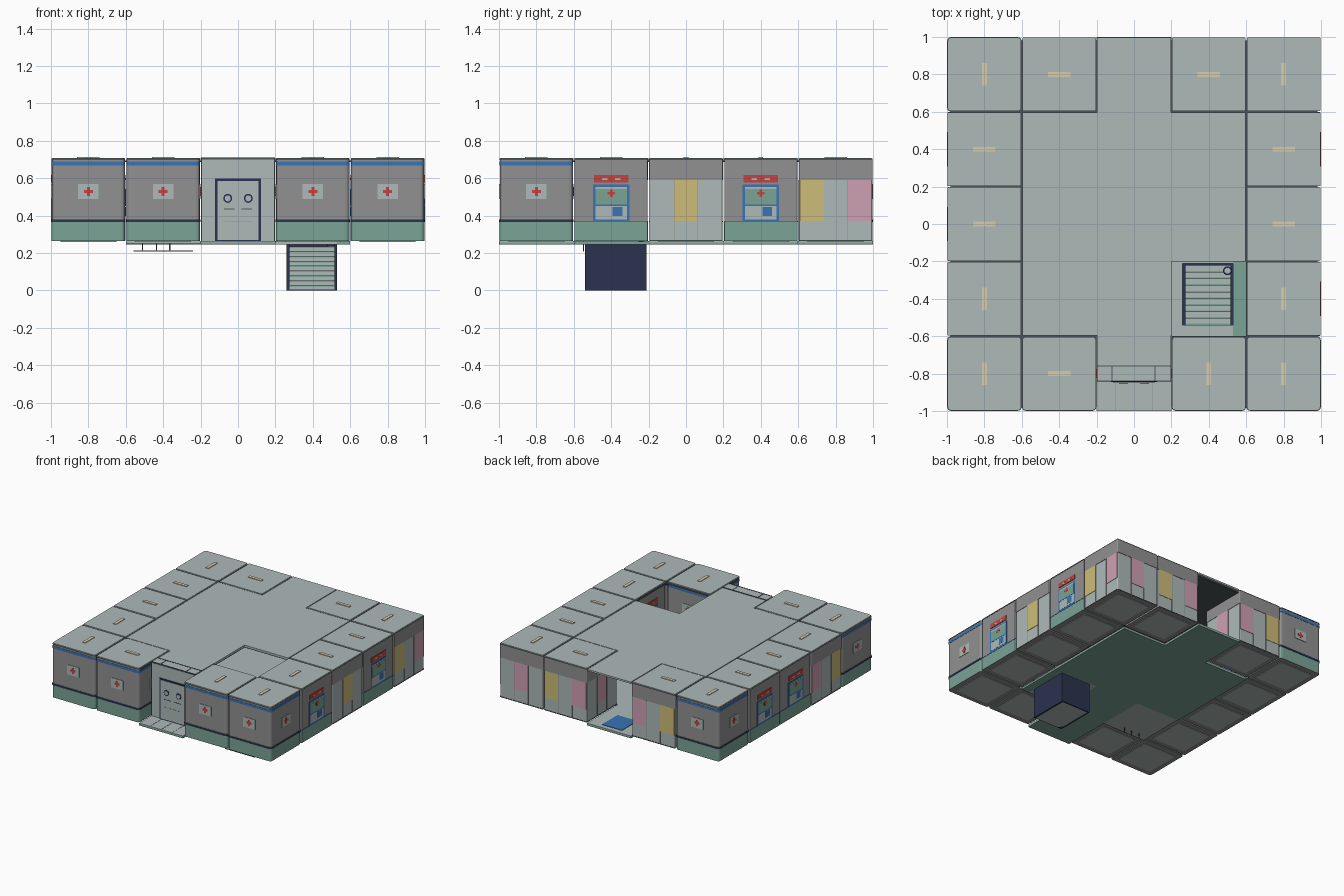
import bpy, bmesh, math

if "Cube" in bpy.data.objects:
    bpy.data.objects.remove(bpy.data.objects["Cube"])

# ---- ten flat colours (sRGB 0-255 converted to linear) ----
def lin(c):
    c /= 255
    return c / 12.92 if c <= 0.04045 else ((c + 0.055) / 1.055) ** 2.4

PALETTE = {"light_grey": (174, 186, 185), "wall_grey": (145, 145, 146), "green": (122, 163, 150),
           "navy": (42, 50, 78), "blue": (58, 116, 180), "red": (200, 66, 62),
           "yellow": (206, 188, 120), "pink": (206, 160, 178), "cream": (214, 204, 174),
           "dark_trim": (78, 86, 88)}
MATS = {}
for key, rgb in PALETTE.items():
    MATS[key] = bpy.data.materials.new(key)
    MATS[key].diffuse_color = (*[lin(c) for c in rgb], 1)
KEYS = list(PALETTE)


def finish(name, bm):
    """Turn a bmesh into an object that only keeps the colours it uses."""
    used = sorted({f.material_index for f in bm.faces})
    for f in bm.faces:
        f.material_index = used.index(f.material_index)
    bmesh.ops.recalc_face_normals(bm, faces=bm.faces)
    me = bpy.data.meshes.new(name)
    bm.to_mesh(me)
    bm.free()
    for i in used:
        me.materials.append(MATS[KEYS[i]])
    ob = bpy.data.objects.new(name, me)
    bpy.context.collection.objects.link(ob)
    return ob


def boxes(name, items):
    """One object from boxes (x0, x1, y0, y1, z0, z1, colour)."""
    bm = bmesh.new()
    for x0, x1, y0, y1, z0, z1, col in items:
        vs = bmesh.ops.create_cube(bm, size=1)["verts"]
        for v in vs:
            v.co = (x0 + (v.co.x + .5) * (x1 - x0), y0 + (v.co.y + .5) * (y1 - y0),
                    z0 + (v.co.z + .5) * (z1 - z0))
        for f in {f for v in vs for f in v.link_faces}:
            f.material_index = KEYS.index(col)
    return finish(name, bm)


def room(name, cx, cy, bands, radius):
    """Stack of rounded square rings; bands are (z0, z1, half width, colour)."""
    bm = bmesh.new()

    def ring(z, h):
        pts = []
        for k in range(4):
            for s in range(4):
                a = math.pi / 2 * (k + s / 3)
                c = math.pi / 2 * (k + .5)
                pts.append(bm.verts.new((
                    cx + math.copysign(h - radius, math.cos(c)) + radius * math.cos(a),
                    cy + math.copysign(h - radius, math.sin(c)) + radius * math.sin(a), z)))
        return pts

    prev = None
    for z0, z1, h, col in bands:
        lo, hi, m = ring(z0, h), ring(z1, h), KEYS.index(col)
        faces = []
        if prev is None:
            bm.faces.new(lo[::-1]).material_index = KEYS.index("wall_grey")
        else:
            faces += [(prev[i], prev[i - 1], lo[i - 1], lo[i]) for i in range(16)]
        faces += [(lo[i], lo[i - 1], hi[i - 1], hi[i]) for i in range(16)]
        for q in faces:
            bm.faces.new(q).material_index = m
        prev = hi
    bm.faces.new(prev).material_index = KEYS.index("light_grey")
    return finish(name, bm)


ROOF = [(.698, .704, .197, "dark_trim"), (.704, .709, .193, "light_grey")]
BANDS = {
    "medical": [(.264, .365, .196, "green"), (.365, .38, .199, "navy"), (.38, .667, .195, "wall_grey"),
                (.667, .688, .197, "blue"), (.688, .698, .195, "wall_grey")] + ROOF,
    "shop": [(.264, .365, .196, "green"), (.365, .371, .198, "blue"),
             (.371, .698, .195, "wall_grey")] + ROOF,
    "panel": [(.264, .59, .194, "light_grey"), (.59, .698, .197, "wall_grey")] + ROOF}

# wall decorations as (u0, u1, z0, z1, thickness, colour)
def cross(z, s):
    return [(-s, s, z - s / 3, z + s / 3, .006, "red"), (-s / 3, s / 3, z - s, z + s, .006, "red")]

CROSS_SIGN = [(-.055, .055, .49, .57, .004, "light_grey")] + cross(.53, .024)
SHOP_FRONT = [(-.097, .097, .371, .565, .003, "blue"), (-.085, .085, .38, .553, .004, "light_grey"),
              (-.085, .085, .46, .543, .005, "green"), (-.09, .09, .452, .46, .005, "blue"),
              (.008, .06, .397, .447, .005, "blue"), (-.092, .092, .578, .617, .004, "red"),
              (-.05, -.02, .59, .602, .005, "light_grey"), (.02, .05, .59, .602, .005, "light_grey"),
              ] + cross(.52, .02)
SLOTS = {"L": (-.19, -.062), "C": (-.062, .062), "R": (.062, .19)}

def panel_front(pattern):
    out = [(u - .001, u + .001, .27, .59, .003, "wall_grey") for u in (-.062, .062)]
    out += [(-.19, .19, .266, .27, .003, "dark_trim")]
    return out + [(*SLOTS[s], .37, .59, .002, c) for s, c in pattern]

# room positions in cells of 0.4: type and whether the roof handle runs along y
ROOMS = {(-2, -2): ("medical", 1), (-1, -2): ("medical", 0), (1, -2): ("medical", 1), (2, -2): ("medical", 1),
         (-2, -1): ("panel", 1), (-2, 0): ("shop", 0), (-2, 1): ("shop", 0), (-2, 2): ("medical", 1),
         (2, -1): ("shop", 1), (2, 0): ("panel", 0), (2, 1): ("shop", 0), (2, 2): ("panel", 1),
         (-1, 2): ("panel", 0), (1, 2): ("panel", 0)}
PATTERNS = {(2, 0, 1, 0): [("C", "yellow")], (2, 2, 1, 0): [("L", "yellow"), ("R", "pink")],
            (1, 2, 0, 1): [("L", "yellow"), ("R", "pink")],
            (-1, 2, 0, 1): [("L", "pink"), ("R", "yellow")],
            (-2, -1, -1, 0): [("L", "pink"), ("R", "yellow")]}

for n, ((i, j), (kind, along_y)) in enumerate(ROOMS.items()):
    cx, cy = i * .4, j * .4
    room(f"{kind}_room_{n}", cx, cy, BANDS[kind], .02 if kind == "medical" else .006)
    hx, hy = (.013, .06) if along_y else (.06, .013)
    boxes(f"roof_handle_{n}", [(cx - hx, cx + hx, cy - hy, cy + hy, .708, .714, "cream")])
    boxes(f"underside_plate_{n}", [(cx - .15, cx + .15, cy - .15, cy + .15, .26, .265, "light_grey")])
    items = []
    for dx, dy in ((0, -1), (1, 0), (0, 1), (-1, 0)):
        if (i + dx, j + dy) in ROOMS:
            continue
        deco = {"medical": CROSS_SIGN, "shop": SHOP_FRONT}.get(kind) or \
            panel_front(PATTERNS.get((i, j, dx, dy), [("C", "pink")]))
        for u0, u1, z0, z1, t, col in deco:
            d0, d1 = .193, .195 + t
            xs = sorted((cx + dx * d0 - dy * u0, cx + dx * d1 - dy * u1))
            ys = sorted((cy + dy * d0 + dx * u0, cy + dy * d1 + dx * u1))
            items.append((*xs, *ys, z0, z1, col))
    boxes(f"wall_details_{n}", items)

# central roof with a square opening over the stairs, and a dark layer below the joints
roof = [(-.597, .597, -.2, .597), (-.597, .2, -.597, -.2), (-.197, .197, .597, .998), (-.197, .197, -.76, -.597)]
boxes("hall_roof", [(*r, .692, .706, "light_grey") for r in roof])
boxes("roof_joint_layer", [(*r, .686, .694, "dark_trim") for r in (
    (-.98, .98, .2, .98), (-.98, .98, -.2, .2), (-.98, .2, -.6, -.2), (.6, .98, -.6, -.2),
    (-.98, -.2, -.98, -.6), (.2, .98, -.98, -.6))])

# hall floor, with the porch, the rear entrance and the frame round the stairs
floor = [(-.6, .6, -.2, .6), (-.2, .2, -.6, -.2), (-.2, .2, -1, -.6), (-.2, .2, .6, 1)]
boxes("hall_floor", [(*f, .256, .264, "light_grey") for f in floor] +
      [(*f, .245, .256, "green") for f in floor] +
      [(-.6, -.2, -.6, -.2, .25, .264, "light_grey"),
       (.2, .26, -.6, -.2, .245, .262, "light_grey"), (.26, .53, -.6, -.54, .245, .262, "light_grey"),
       (.53, .6, -.6, -.2, .245, .262, "green"), (.26, .53, -.21, -.2, .245, .262, "light_grey")])
boxes("rear_mat", [(-.09, .09, .76, .96, .263, .268, "blue")])
boxes("porch_tile_joints", [(x - .001, x + .001, -.998, -.845, .263, .2655, "wall_grey") for x in (-.1, 0, .1)])

# front door wall with double door
y = -.84
boxes("door_wall", [(-.198, .198, y, -.76, .262, .709, "light_grey"),
                    (-.198, .198, y - .003, y, .7, .708, "dark_trim"),
                    (-.198, .198, -.763, -.757, .70, .711, "dark_trim"),
                    (-.198, .198, y - .002, y + .004, .70, .711, "dark_trim")] +
      [(x - .003, x + .003, y, -.76, .70, .711, "dark_trim") for x in (-.118, .112)] +
      [(x - .002, x + .002, y - .003, y, .264, .7, "dark_trim") for x in (-.195, .195)])
boxes("front_door", [(-.122, .122, y - .006, y, .262, .597, "navy"),
                     (-.11, .11, y - .009, y, .27, .586, "light_grey"),
                     (-.001, .001, y - .0095, y, .27, .586, "wall_grey"),
                     (-.075, -.02, y - .011, y, .432, .437, "dark_trim"),
                     (.02, .075, y - .011, y, .432, .437, "dark_trim"),
                     (-.075, .075, y - .010, y, .368, .372, "wall_grey")])
for side, x in (("left", -.055), ("right", .055)):
    bm = bmesh.new()
    for r, d, col in ((.024, .012, "navy"), (.016, .014, "light_grey")):
        vs = bmesh.ops.create_cone(bm, cap_ends=True, segments=20, radius1=r, radius2=r, depth=d)["verts"]
        for v in vs:
            v.co = (x + v.co.x, y - d / 2 + v.co.z, .492 + v.co.y)
        for f in {f for v in vs for f in v.link_faces}:
            f.material_index = KEYS.index(col)
    finish(f"{side}_porthole", bm)

# stairs down from the hall, between closed side walls
boxes("stair_walls", [(.26, .275, -.54, -.21, 0, .25, "navy"), (.515, .53, -.54, -.21, 0, .25, "navy"),
                      (.26, .53, -.222, -.21, 0, .25, "navy"), (.26, .53, -.54, -.21, 0, .004, "navy")])
steps = []
for k in range(9):
    y0, z1 = -.538 + k * .035, .026 * (k + 1)
    steps += [(.275, .515, y0, -.222, z1 - .026, z1, "light_grey"),
              (.275, .515, y0 - .002, y0 + .006, z1 - .006, z1 + .002, "green")]
boxes("stair_steps", steps)
bm = bmesh.new()
for r, z, col in ((.024, .266, "navy"), (.016, .27, "light_grey")):
    vs = bmesh.ops.create_cone(bm, cap_ends=True, segments=16, radius1=r, radius2=r, depth=.03)["verts"]
    for v in vs:
        v.co += type(v.co)((.5, -.25, z - .015))
    for f in {f for v in vs for f in v.link_faces}:
        f.material_index = KEYS.index(col)
finish("stair_lamp", bm)

# thin service rail hanging below the floor
boxes("service_rail", [(-.56, -.24, -.55, -.546, .209, .212, "wall_grey")] +
      [(x - .003, x + .003, -.55, -.546, .21, .252, "dark_trim") for x in (-.51, -.435, -.365)])

for m in bpy.data.materials:
    if m.users and not m.is_grease_pencil:
        m.use_nodes = True
        m.node_tree.nodes["Principled BSDF"].inputs["Base Color"].default_value = m.diffuse_color
